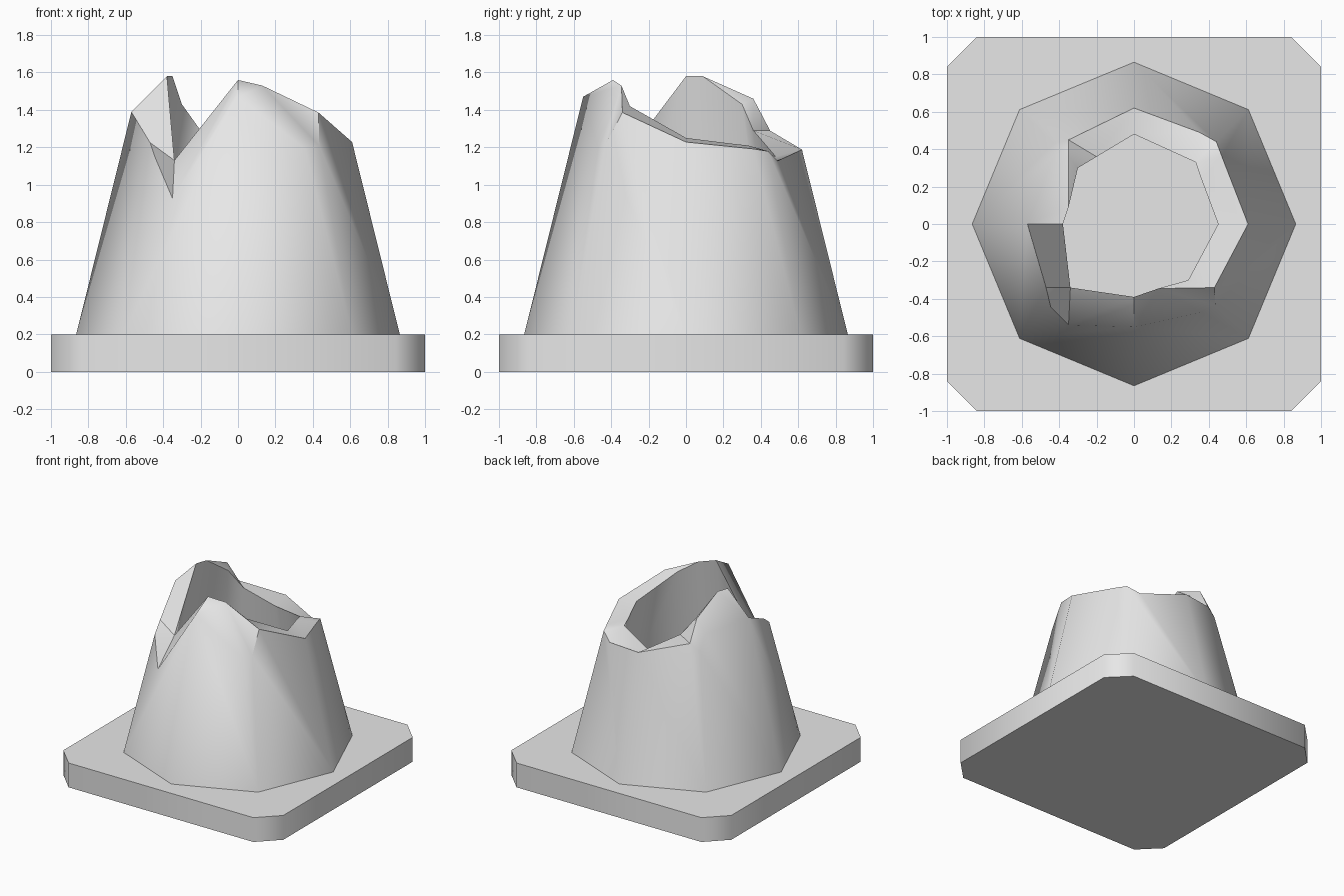
import bpy
import bmesh
from math import radians, sin, cos, pi

cube = bpy.data.objects.get("Cube")
if cube:
    bpy.data.objects.remove(cube, do_unlink=True)

# Single stone grey
stone = bpy.data.materials.new("pale_grey_stone")
stone.use_nodes = True
stone.diffuse_color = (0.8, 0.8, 0.8, 1)
stone.node_tree.nodes["Principled BSDF"].inputs["Base Color"].default_value = (0.8, 0.8, 0.8, 1)

FLOOR = 0.2
OUTER_FOOT = 0.865
INNER_FOOT = 0.66
TAPER = 0.248


def octagon_radius(x, y):
    """Corner radius of the octagon passing through a point."""
    a, b = sorted((abs(x), abs(y)))
    return b + a * (2 ** 0.5 - 1)


def on_cone(x, y):
    """Lift a plan point onto the sloping outer wall."""
    return (x, y, FLOOR + (OUTER_FOOT - octagon_radius(x, y)) / TAPER)


def inner_foot(point):
    """Drop a rim point down the hollow to the slab."""
    x, y, _ = point
    s = INNER_FOOT / octagon_radius(x, y)
    return (x * s, y * s, FLOOR)


class Builder:
    """Collects faces, sharing vertices that coincide."""

    def __init__(self):
        self.bm = bmesh.new()
        self.verts = {}

    def vert(self, point):
        key = tuple(round(c, 4) for c in point)
        if key not in self.verts:
            self.verts[key] = self.bm.verts.new(key)
        return self.verts[key]

    def face(self, *points):
        loop = []
        for point in points:
            v = self.vert(point)
            if v not in loop:
                loop.append(v)
        if len(loop) > 2:
            self.bm.faces.new(loop)

    def finish(self, name):
        bmesh.ops.recalc_face_normals(self.bm, faces=self.bm.faces[:])
        mesh = bpy.data.meshes.new(name)
        self.bm.to_mesh(mesh)
        self.bm.free()
        mesh.materials.append(stone)
        obj = bpy.data.objects.new(name, mesh)
        bpy.context.collection.objects.link(obj)
        bpy.ops.object.select_all(action="DESELECT")
        obj.select_set(True)
        bpy.context.view_layer.objects.active = obj
        bpy.ops.object.shade_smooth_by_angle(angle=radians(47))
        return obj


# Base slab: square with clipped corners
slab = Builder()
clip = 0.84
plan = []
for sx, sy in ((1, 1), (-1, 1), (-1, -1), (1, -1)):
    pair = [(sx, sy * clip), (sx * clip, sy)]
    plan += pair if sx == sy else pair[::-1]
lower = [(x, y, 0) for x, y in plan]
upper = [(x, y, FLOOR) for x, y in plan]
slab.face(*lower)
slab.face(*upper)
for i in range(len(plan)):
    j = (i + 1) % len(plan)
    slab.face(lower[i], lower[j], upper[j], upper[i])
slab.finish("base_slab")

# Broken rim, counterclockwise from the front: outer plan point, ridge point
front_peak = (0, -0.39, 1.56)
front_chip = (0.13, -0.345, 1.53)
back_chip = (0.33, 0.33, 1.21)
side_spur = (-0.35, 0.36, 1.46)
side_peak = (-0.38, 0, 1.58)
notch = (-0.34, -0.34, 1.13)
rim = [
    ((0, -0.55), front_peak),
    ((0.36, -0.47), front_chip),
    ((0.435, -0.435), front_chip),
    ((0.43, -0.34), front_chip),
    ((0.43, -0.34), (0.29, -0.3, 1.42)),
    ((0.61, 0), (0.45, 0, 1.25)),
    ((0.47, 0.36), (0.36, 0.24, 1.22)),
    ((0.47, 0.36), back_chip),
    ((0.44, 0.44), back_chip),
    ((0.35, 0.49), back_chip),
    ((0, 0.62), (0, 0.48, 1.15)),
    ((-0.35, 0.45), (-0.2, 0.36, 1.29)),
    ((-0.35, 0.45), side_spur),
    ((-0.43, 0.43), side_spur),
    ((-0.43, 0.36), side_spur),
    ((-0.57, 0), (-0.35, 0.09, 1.58)),
    ((-0.57, 0), side_peak),
    ((-0.47, -0.34), notch),
    ((-0.445, -0.445), notch),
    ((-0.35, -0.54), notch),
]
outer = [on_cone(*o) for o, _ in rim]
ridge = [r for _, r in rim]
inner = [(-0.3, 0.3, 1.43) if r is side_spur else r for r in ridge]

# Fractured top and hollow inside
shell = Builder()
count = len(rim)
for i in range(count):
    j = (i + 1) % count
    shell.face(outer[i], outer[j], ridge[j], ridge[i])
    shell.face(ridge[i], ridge[j], inner[j], inner[i])
    shell.face(inner[i], inner[j], inner_foot(inner[j]), inner_foot(inner[i]))

# Outer wall: one face per octagon side, up to the broken edge
foot = [(OUTER_FOOT * cos(k * pi / 4), OUTER_FOOT * sin(k * pi / 4), FLOOR)
        for k in range(-2, 6)]
corners = [i for i, (x, y, _) in enumerate(outer)
           if min(abs(x), abs(y), abs(abs(x) - abs(y))) < 0.001
           and outer[i] != outer[i - 1]]
for k, start in enumerate(corners):
    end = corners[k + 1] if k + 1 < len(corners) else count
    top = [outer[i % count] for i in range(start, end + 1)]
    shell.face(foot[k], foot[(k + 1) % len(foot)], *reversed(top))
shell.finish("broken_cone")
